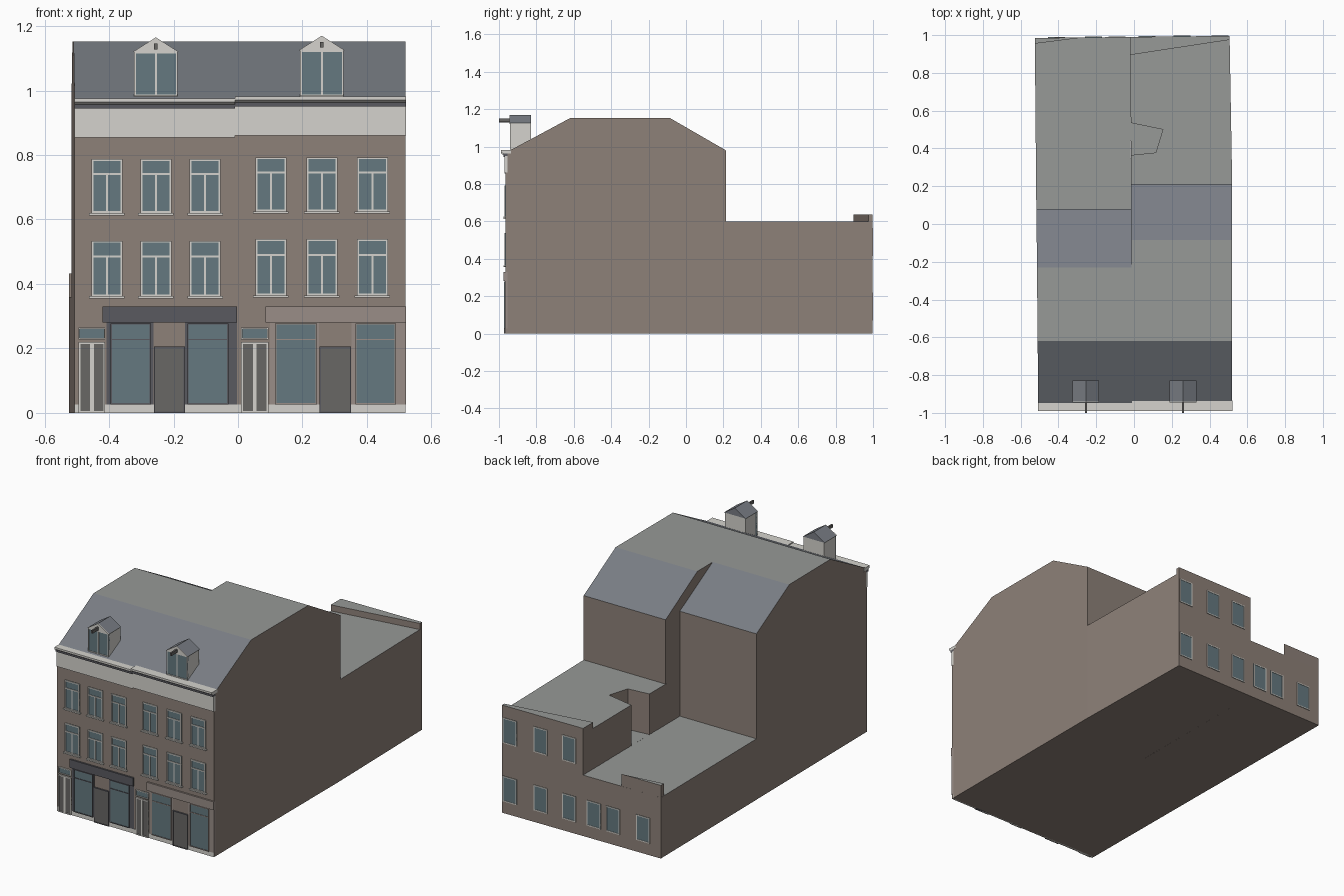
import bpy, bmesh

if "Cube" in bpy.data.objects:
    bpy.data.objects.remove(bpy.data.objects["Cube"])


def material(name, r, g, b):
    m = bpy.data.materials.new(name)
    m.diffuse_color = (r, g, b, 1)
    m.use_nodes = True
    m.node_tree.nodes["Principled BSDF"].inputs["Base Color"].default_value = m.diffuse_color
    return m


BRICK = material("brick", 0.27, 0.22, 0.19)
SLATE = material("slate", 0.19, 0.205, 0.23)
FLAT = material("flat_roofing", 0.31, 0.32, 0.31)
WHITE = material("white_paint", 0.66, 0.65, 0.61)
GLASS = material("glass", 0.13, 0.19, 0.215)
DARK = material("dark_paint", 0.10, 0.10, 0.115)
DOOR = material("door_grey", 0.14, 0.135, 0.13)
STONE = material("shop_stone", 0.32, 0.27, 0.245)

FRONT = -0.965


def make(name, bm, mats):
    """Finish a mesh; with three materials, assign wall / slope / flat roof by normal."""
    bmesh.ops.recalc_face_normals(bm, faces=bm.faces)
    if len(mats) == 3:
        for f in bm.faces:
            f.material_index = 2 if f.normal.z > 0.95 else 1 if f.normal.z > 0.2 else 0
    me = bpy.data.meshes.new(name)
    bm.to_mesh(me)
    bm.free()
    for m in mats:
        me.materials.append(m)
    ob = bpy.data.objects.new(name, me)
    bpy.context.collection.objects.link(ob)
    return ob


def loft(name, ring_a, ring_b, *mats):
    """Closed solid between two matching outlines."""
    bm = bmesh.new()
    a = [bm.verts.new(p) for p in ring_a]
    b = [bm.verts.new(p) for p in ring_b]
    bm.faces.new(a)
    bm.faces.new(b)
    for i in range(len(a)):
        j = (i + 1) % len(a)
        bm.faces.new((a[i], a[j], b[j], b[i]))
    return make(name, bm, mats)


def prism(name, plan, z0, z1, *mats):
    return loft(name, [(x, y, z0) for x, y in plan], [(x, y, z1) for x, y in plan], *mats)


def boxes(name, specs, mat):
    """One object from several boxes (x0, x1, y0, y1, z0, z1)."""
    bm = bmesh.new()
    for x0, x1, y0, y1, z0, z1 in specs:
        vs = bmesh.ops.create_cube(bm, size=1)["verts"]
        for v in vs:
            v.co = (x1 if v.co.x > 0 else x0, y1 if v.co.y > 0 else y0, z1 if v.co.z > 0 else z0)
    return make(name, bm, [mat])


def panels(name, rects, depth, mat, wall=FRONT, out=-1):
    """Flat boxes (x0, x1, z0, z1) standing proud of a wall."""
    y0, y1 = sorted((wall - out * 0.01, wall + out * depth))
    return boxes(name, [(a, b, y0, y1, c, d) for a, b, c, d in rects], mat)


def frame(x0, x1, z0, z1, t=0.006):
    return [(x0, x1, z0, z0 + t), (x0, x1, z1 - t, z1), (x0, x0 + t, z0, z1), (x1 - t, x1, z0, z1)]


# party wall lines, slightly skewed in plan
def left_edge(y):
    return -0.507 - 0.009 * (y + 0.97)


def middle(y):
    return -0.01 - 0.005 * (y + 0.97)


def right_edge(y):
    return 0.52


# main houses: gambrel-like profile with different depths
for side, xa, xb, ridge, back in (("left", left_edge, middle, -0.23, 0.08),
                                  ("right", middle, right_edge, -0.085, 0.213)):
    prof = [(FRONT, 0), (FRONT, 0.965), (-0.94, 0.98), (-0.62, 1.152), (ridge, 1.152), (back, 0.98), (back, 0)]
    loft(side + "_house", [(xa(y), y, z) for y, z in prof], [(xb(y), y, z) for y, z in prof],
         BRICK, SLATE, FLAT)

# rear extensions, the right one with a light well
prism("left_extension", [(-0.517, 0.07), (-0.016, 0.07), (-0.02, 0.99), (-0.525, 0.985)],
      0, 0.36, BRICK, SLATE, FLAT)
prism("right_extension_lower", [(-0.016, 0.2), (0.52, 0.2), (0.506, 0.996), (-0.02, 0.99)],
      0, 0.36, BRICK, SLATE, FLAT)
prism("right_extension_upper", [(-0.016, 0.2), (0.52, 0.2), (0.506, 0.996), (-0.02, 0.99),
                                (-0.017, 0.535), (0.153, 0.5), (0.115, 0.378), (-0.016, 0.365)],
      0.36, 0.6, BRICK, SLATE, FLAT)
prism("left_parapet", [(-0.524, 0.955), (-0.27, 0.987), (-0.525, 0.985)], 0.36, 0.432, BRICK, SLATE, FLAT)
prism("right_parapet", [(-0.02, 0.895), (0.506, 0.975), (0.506, 0.996), (-0.02, 0.99)],
      0.6, 0.636, BRICK, SLATE, FLAT)


# front windows with sill, transom and mullion
def front_window(name, cx, z0, z1):
    x0, x1 = cx - 0.048, cx + 0.048
    t = z0 + 0.72 * (z1 - z0)
    panels(name + "_glass", [(x0, x1, z0, z1)], 0.002, GLASS)
    panels(name + "_frame", frame(x0, x1, z0, z1) + [
        (x0, x1, t - 0.003, t + 0.003), (cx - 0.003, cx + 0.003, z0, t)], 0.006, WHITE)
    panels(name + "_sill", [(x0 - 0.007, x1 + 0.007, z0 - 0.007, z0)], 0.011, WHITE)


for side, centres, dz in (("left", (-0.407, -0.255, -0.102), 0), ("right", (0.102, 0.26, 0.417), 0.005)):
    for i, cx in enumerate(centres):
        front_window(f"{side}_first_floor_window_{i}", cx, 0.362 + dz / 2, 0.534 + dz)
        front_window(f"{side}_second_floor_window_{i}", cx, 0.62 + dz, 0.788 + dz)

# rear windows
for i, (cx, z0) in enumerate([(x, 0.07) for x in (0.455, 0.255, 0.07, -0.09, -0.215, -0.41)]
                             + [(x, 0.415) for x in (0.455, 0.255, 0.07)]):
    wall = 0.99 + 0.011 * (cx + 0.02)
    x0, x1 = cx - 0.045, cx + 0.045
    panels(f"rear_window_{i}_glass", [(x0, x1, z0, z0 + 0.15)], 0.002, GLASS, wall, 1)
    panels(f"rear_window_{i}_frame", frame(x0, x1, z0, z0 + 0.15), 0.004, WHITE, wall, 1)

# cornice, shadow strip and gutter
for side, x0, x1, dz in (("left", -0.508, -0.01, 0), ("right", -0.01, 0.521, 0.006)):
    panels(side + "_cornice_band", [(x0, x1, 0.855 + dz, 0.944 + dz)], 0.006, WHITE)
    panels(side + "_cornice_shadow", [(x0, x1, 0.944 + dz, 0.957 + dz)], 0.012, DARK)
    prof = [(-0.935, 0.957), (-0.98, 0.957), (-0.99, 0.964), (-0.99, 0.975), (-0.935, 0.975)]
    loft(side + "_gutter", [(x0, y, z + dz) for y, z in prof], [(x1, y, z + dz) for y, z in prof], WHITE)

# dormers with gable roof and hoist beam
for side, cx, dz in (("left", -0.255, 0), ("right", 0.26, 0.005)):
    x0, x1, base, top = cx - 0.067, cx + 0.067, 0.978, 1.12 + dz
    boxes(side + "_dormer_body", [(x0, x1, -0.937, -0.83, base, top)], WHITE)
    panels(side + "_dormer_glass", [(x0, x1, 0.983, top)], 0.002, GLASS, -0.937)
    panels(side + "_dormer_frame", frame(x0, x1, 0.983, top, 0.005) + [
        (cx - 0.003, cx + 0.003, 0.983, top)], 0.005, WHITE, -0.937)
    tri = [(x0 - 0.004, top), (x1 + 0.004, top), (cx, top + 0.045)]
    loft(side + "_dormer_roof", [(x, -0.94, z) for x, z in tri], [(x, -0.828, z) for x, z in tri], SLATE)
    loft(side + "_dormer_gable", [(x, -0.944, z) for x, z in tri], [(x, -0.94, z) for x, z in tri], WHITE)
    boxes(side + "_hoist_beam", [(cx - 0.005, cx + 0.005, -1.0, -0.93, top + 0.008, top + 0.026)], DOOR)

# plinth
panels("plinth", [(-0.507, 0.52, 0, 0.026)], 0.003, WHITE)

# house entrance doors with fanlight
for side, x0, x1 in (("left", -0.495, -0.412), ("right", 0.01, 0.094)):
    cx = (x0 + x1) / 2
    panels(side + "_entrance_leaves", [(x0, x1, 0, 0.22)], 0.005, DOOR)
    panels(side + "_fanlight_glass", [(x0, x1, 0.228, 0.265)], 0.003, GLASS)
    panels(side + "_entrance_frame", frame(x0, x1, 0, 0.22) + frame(x0, x1, 0.228, 0.265, 0.004) + [
        (cx - 0.006, cx + 0.006, 0, 0.22)], 0.008, WHITE)

# shopfronts: posts, fascia, display windows and shop door
SHOPS = (("left", DARK, 0.0, -0.42, -0.003, ((-0.408, -0.262), (-0.165, -0.003)),
          ((-0.395, -0.27), (-0.157, -0.03)), (-0.261, -0.165)),
         ("right", STONE, 0.0, 0.085, 0.521, ((0.1, 0.252), (0.352, 0.521)),
          ((0.115, 0.245), (0.364, 0.49)), (0.253, 0.351)))
for side, mat, dz, f0, f1, piers, panes, door in SHOPS:
    panels(side + "_shop_piers", [(a, b, 0.026, 0.285) for a, b in piers], 0.004, mat)
    panels(side + "_shop_fascia", [(f0, f1, 0.281, 0.33)], 0.010, mat)
    panels(side + "_shop_glass", [(a, b, 0.028, 0.276) for a, b in panes], 0.006, GLASS)
    bars = []
    for a, b in panes:
        bars += frame(a, b, 0.026, 0.278, 0.004) + [(a, b, 0.226, 0.23)]
    panels(side + "_shop_window_frames", bars, 0.009, mat)
    panels(side + "_shop_door", [(*door, 0, 0.204)], 0.006, DOOR)
    panels(side + "_shop_door_frame", frame(*door, 0, 0.206, 0.004), 0.009, DARK)
